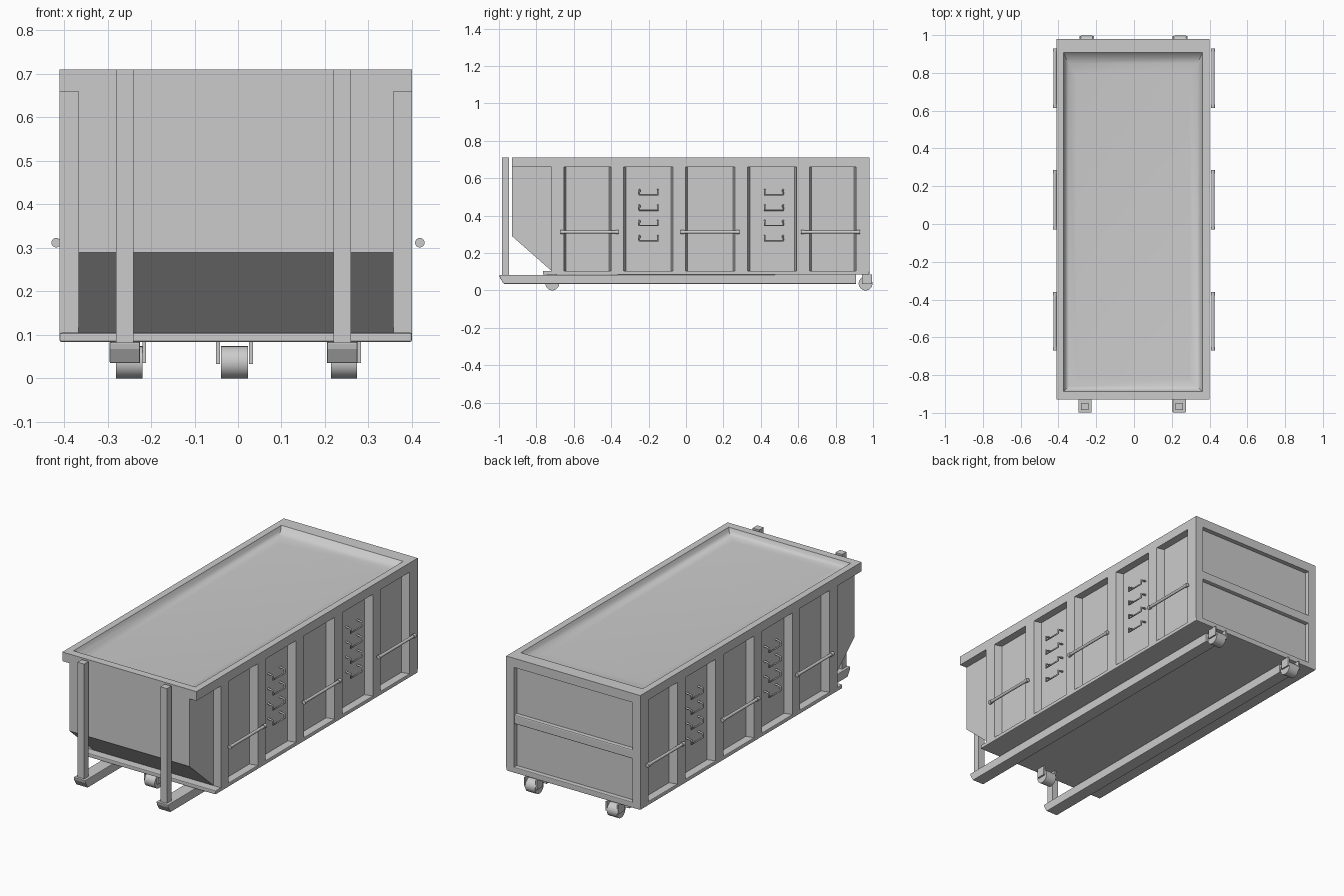
import bpy, bmesh, math
from mathutils import Vector

if "Cube" in bpy.data.objects:
    bpy.data.objects.remove(bpy.data.objects["Cube"])

CX = -0.005          # body centre line
HALF, CORE = 0.405, 0.362


def finish(name, bm, bevel=0.0, smooth=False):
    bmesh.ops.recalc_face_normals(bm, faces=bm.faces)
    me = bpy.data.meshes.new(name)
    bm.to_mesh(me)
    bm.free()
    ob = bpy.data.objects.new(name, me)
    bpy.context.collection.objects.link(ob)
    if bevel:
        m = ob.modifiers.new("bevel", 'BEVEL')
        m.width, m.segments = bevel, 2
    if smooth:
        bpy.ops.object.select_all(action='DESELECT')
        ob.select_set(True)
        bpy.context.view_layer.objects.active = ob
        bpy.ops.object.shade_smooth_by_angle(angle=math.radians(35))
    return ob


def prism(name, pts, axis, a, b, bevel=0.0):
    """Extrude a 2D profile along x (points are y,z) or z (points are x,y)."""
    bm = bmesh.new()
    v = [bm.verts.new((a, p, q) if axis == 'x' else (p, q, a)) for p, q in pts]
    f = bm.faces.new(v)
    r = bmesh.ops.extrude_face_region(bm, geom=[f])
    d = Vector((b - a, 0, 0)) if axis == 'x' else Vector((0, 0, b - a))
    bmesh.ops.translate(bm, vec=d, verts=[g for g in r['geom'] if isinstance(g, bmesh.types.BMVert)])
    return finish(name, bm, bevel)


def box(name, x, y, z, bevel=0.0):
    return prism(name, [(y[0], z[0]), (y[1], z[0]), (y[1], z[1]), (y[0], z[1])], 'x', x[0], x[1], bevel)


def rod(name, p, q, r, n=16):
    p, q = Vector(p), Vector(q)
    bm = bmesh.new()
    bmesh.ops.create_cone(bm, cap_ends=True, segments=n, radius1=r, radius2=r, depth=(q - p).length)
    bm.transform((q - p).to_track_quat('Z', 'Y').to_matrix().to_4x4())
    bmesh.ops.translate(bm, vec=(p + q) / 2, verts=bm.verts)
    return finish(name, bm, smooth=True)


def tube(name, pts, r):
    cu = bpy.data.curves.new(name, 'CURVE')
    cu.dimensions = '3D'
    cu.bevel_depth, cu.bevel_resolution, cu.use_fill_caps = r, 2, True
    sp = cu.splines.new('POLY')
    sp.points.add(len(pts) - 1)
    for s, p in zip(sp.points, pts):
        s.co = (*p, 1)
    ob = bpy.data.objects.new(name, cu)
    bpy.context.collection.objects.link(ob)


# Container core with sloped nose
prism("container_body", [(-0.93, 0.29), (-0.72, 0.105), (-0.72, 0.09), (0.955, 0.09), (0.955, 0.67), (-0.93, 0.67)],
      'x', CX - CORE, CX + CORE)

# Bottom plate
box("bottom_plate", (CX - HALF, CX + HALF), (-0.765, 0.98), (0.084, 0.105), 0.004)

# Top rim with shallow recessed cover
bm = bmesh.new()
bmesh.ops.create_cube(bm, size=1)
for v in bm.verts:
    v.co = (CX + v.co.x * 2 * HALF, 0.025 + v.co.y * 1.91, 0.685 + v.co.z * 0.05)
bm.faces.ensure_lookup_table()
top = max(bm.faces, key=lambda f: f.calc_center_median().z)
rings = [(0.368, -0.887, 0.907, 0.71), (0.36, -0.88, 0.89, 0.693), (0.34, -0.86, 0.85, 0.68), (0.30, -0.82, 0.79, 0.676)]
for hx, y0, y1, z in rings:
    bmesh.ops.inset_region(bm, faces=[top], thickness=0.01)
    for v in top.verts:
        v.co = (CX + (hx if v.co.x > CX else -hx), y1 if v.co.y > 0 else y0, z)
finish("top_rim_and_cover", bm, smooth=True)

# Side posts, bars and rungs on both sides
posts = [(-0.72, -0.653), (-0.40, -0.333), (-0.07, -0.003), (0.262, 0.33), (0.592, 0.66), (0.91, 0.98)]
for s, side in ((1, "right"), (-1, "left")):
    xi, xo = CX + s * (CORE - 0.004), CX + s * HALF
    for i, (a, b) in enumerate(posts):
        ia = a - (0.012 if i else 0)
        ib = b + (0.012 if i < 5 else 0)
        prism(f"{side}_post_{i}", [(xi, ia), (xo, a), (xo, b), (xi, ib)], 'z', 0.10, 0.665)
    for i, (a, b) in enumerate([(-0.67, -0.36), (-0.03, 0.285), (0.615, 0.93)]):
        x = s * 0.418
        rod(f"{side}_bar_{i}", (x, a, 0.312), (x, b, 0.312), 0.008)
        for y in (a, b - 0.018):
            rod(f"{side}_bar_cap_{i}", (x, y, 0.312), (x, y + 0.018, 0.312), 0.011)
    for y in (-0.2, 0.47):
        for k in range(4):
            z = 0.265 + k * 0.082
            x0, x1 = CX + s * CORE, CX + s * 0.392
            tube(f"{side}_ladder_rung", [(x0, y - 0.049, z + 0.026), (x1, y - 0.049, z + 0.022), (x1, y - 0.049, z),
                                         (x1, y + 0.049, z), (x1, y + 0.049, z + 0.022), (x0, y + 0.049, z + 0.026)], 0.005)

# Rear door frame
box("rear_divider", (CX - 0.37, CX + 0.37), (0.95, 0.978), (0.35, 0.40), 0.006)
box("rear_bottom_rail", (CX - 0.37, CX + 0.37), (0.95, 0.98), (0.09, 0.115), 0.004)

# Skid rails, front uprights and rear wheels
for s, side in ((1, "right"), (-1, "left")):
    x = s * 0.25 - 0.01
    prism(f"{side}_skid_rail", [(-0.998, 0.083), (-0.995, 0.068), (-0.975, 0.035), (0.91, 0.035), (0.91, 0.085)],
          'x', x - 0.035, x + 0.035, 0.003)
    box(f"{side}_front_upright", (x - 0.02, x + 0.02), (-0.985, -0.947), (0.08, 0.71))
    wx = s * 0.247 - 0.003
    rod(f"{side}_rear_wheel", (wx - 0.03, 0.96, 0.037), (wx + 0.03, 0.96, 0.037), 0.037, 28)
    for d in (-0.035, 0.035):
        box(f"{side}_rear_wheel_bracket", (wx + d - 0.004, wx + d + 0.004), (0.94, 0.995), (0.035, 0.086))

# Centre front wheel
rod("front_wheel", (-0.039, -0.715, 0.037), (0.023, -0.715, 0.037), 0.037, 28)
for x in (-0.046, 0.030):
    box("front_wheel_bracket", (x - 0.005, x + 0.005), (-0.74, -0.69), (0.033, 0.086))
